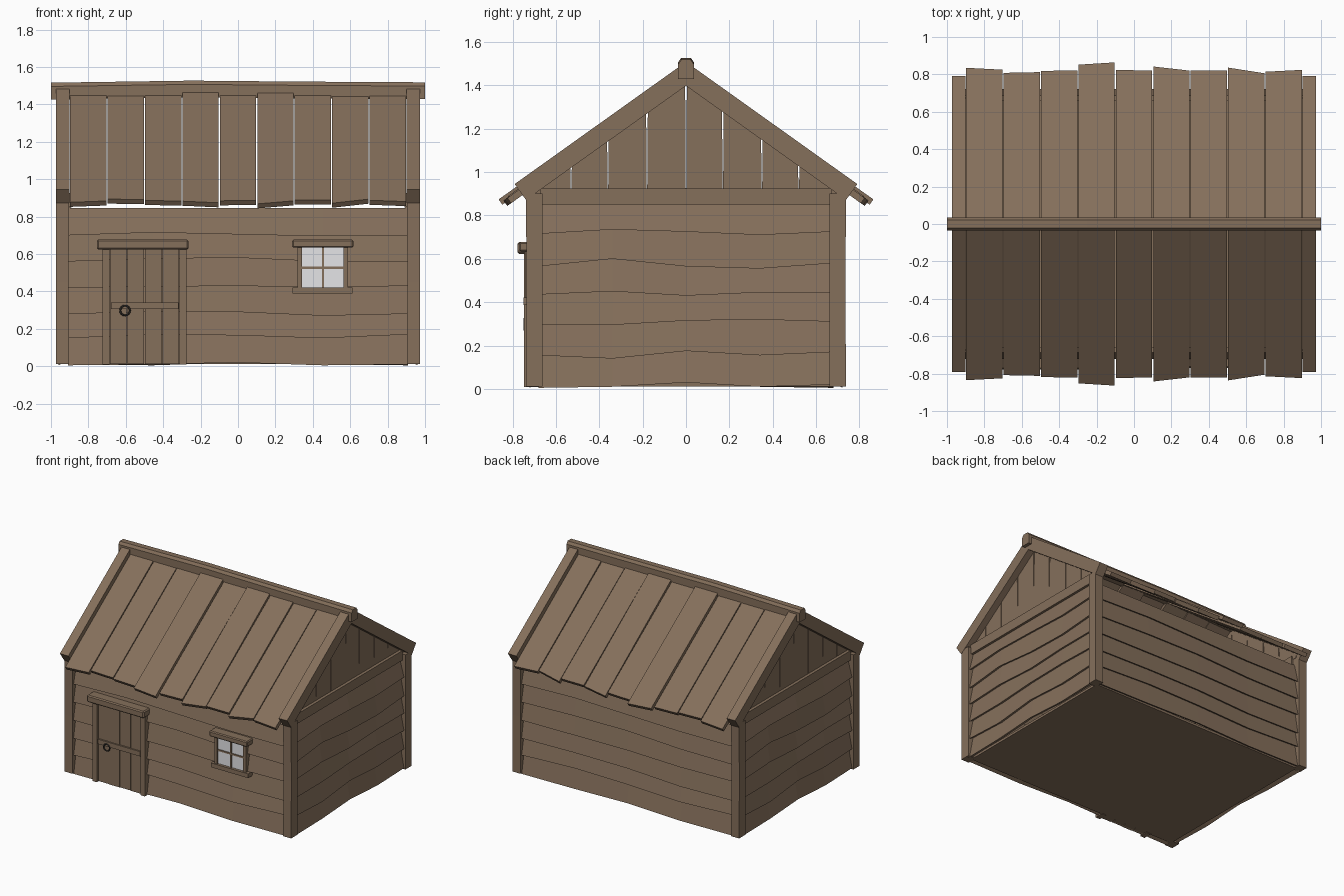
import bpy, bmesh, math
from mathutils import Vector

if "Cube" in bpy.data.objects:
    bpy.data.objects.remove(bpy.data.objects["Cube"])


def material(name, rgb):
    m = bpy.data.materials.new(name)
    m.diffuse_color = (*rgb, 1)
    m.use_nodes = True
    m.node_tree.nodes["Principled BSDF"].inputs["Base Color"].default_value = m.diffuse_color
    return m


WOOD = material("weathered_wood", (0.235, 0.16, 0.105))
GLASS = material("pale_glass", (0.8, 0.8, 0.82))
IRON = material("dark_iron", (0.04, 0.035, 0.03))
SLOPE = 0.713


def loft(name, rings, mat=WOOD):
    """Closed solid through rings that have equal point counts."""
    bm = bmesh.new()
    vs = [[bm.verts.new(p) for p in r] for r in rings]
    n = len(rings[0])
    for a, b in zip(vs, vs[1:]):
        for i in range(n):
            j = (i + 1) % n
            bm.faces.new((a[i], a[j], b[j], b[i]))
    bm.faces.new(vs[0])
    bm.faces.new(vs[-1])
    bmesh.ops.recalc_face_normals(bm, faces=bm.faces)
    me = bpy.data.meshes.new(name)
    bm.to_mesh(me)
    bm.free()
    me.materials.append(mat)
    ob = bpy.data.objects.new(name, me)
    bpy.context.collection.objects.link(ob)
    return ob


def box(name, x, y, z, mat=WOOD, bevel=0):
    ob = loft(name, [[(u, y[0], z[0]), (u, y[1], z[0]), (u, y[1], z[1]), (u, y[0], z[1])] for u in x], mat)
    if bevel:
        mod = ob.modifiers.new("bevel", 'BEVEL')
        mod.width, mod.segments = bevel, 1
    return ob


# Wavy lapped wall planks: bottom-edge heights at five stations
FRONT = [(.005, .01, .02, .005, .01), (.15, .17, .165, .15, .17), (.28, .29, .29, .27, .28),
         (.42, .425, .43, .42, .43), (.56, .575, .58, .56, .56), (.70, .715, .705, .695, .70)]
SIDE = [(.005, .01, .03, .01, .02), (.155, .14, .175, .155, .17), (.295, .295, .315, .32, .31),
        (.435, .45, .43, .445, .445), (.565, .60, .565, .555, .58), (.715, .735, .725, .71, .725)]


def wall(name, rows, half, out, top, place):
    for k, row in enumerate(rows):
        rings = []
        for i, b in enumerate(row):
            u = -half + half * i / 2
            t = rows[k + 1][i] + .035 if k < 5 else top
            prof = [(out, b), (out - .035, t), (out - .065, t), (out - .035, b + .018)]
            rings.append([place(u, d, z) for d, z in prof])
        loft(f"{name}_plank_{k + 1}", rings)


wall("front_wall", FRONT, .91, .722, .845, lambda u, d, z: (u, -d, z))
wall("back_wall", FRONT, .91, .722, .845, lambda u, d, z: (-u, d, z))
wall("right_wall", SIDE, .68, .96, .855, lambda u, d, z: (d, u, z))
wall("left_wall", SIDE, .68, .96, .855, lambda u, d, z: (-d, -u, z))

# Floor
box("floor", (-.92, .92), (-.69, .69), (.012, .03))

# Corner posts
for sx in (-1, 1):
    for sy in (-1, 1):
        rings = []
        for z, g in ((.012, 0), (.45, .003), (.9, 0)):
            xs, ys = (.903 + g, .972), (.662, .738 - g)
            rings.append([(sx * xs[a], sy * ys[b], z) for a, b in ((0, 0), (1, 0), (1, 1), (0, 1))])
        loft("corner_post", rings)

# Gable ends: tie beam, vertical boards and rafters
CUTS = (-.71, -.53, -.36, -.18, 0, .17, .35, .52, .71)
ANG = math.atan(SLOPE)
EY, TH = .79, .09
for s, side in ((-1, "left"), (1, "right")):
    box(f"{side}_tie_beam", (s * .89, s * .945), (-.67, .67), (.85, .925))
    for a, b in zip(CUTS, CUTS[1:]):
        ta, tb = a + .004, b - .004
        prof = [(a + .001, .9), (b - .001, .9), (tb, 1.43 - SLOPE * abs(tb)), (ta, 1.43 - SLOPE * abs(ta))]
        loft(f"{side}_gable_board", [[(x, y, z) for y, z in prof] for x in (s * .9, s * .922)])
    ez = 1.508 - SLOPE * EY
    iy, iz = EY - TH * math.sin(ANG), ez - TH * math.cos(ANG)
    for sy in (-1, 1):
        prof = [(0, 1.508), (EY, ez), (iy, iz), (0, 1.398)]
        loft(f"{side}_rafter", [[(x, sy * y, z) for y, z in prof] for x in (s * .902, s * .974)])

# Roof boards: eave reach at left and right edge, height, slope
ROOF = [(.835, .825, 1.472, .713), (.808, .812, 1.470, .713), (.818, .822, 1.472, .716),
        (.852, .864, 1.490, .713), (.824, .82, 1.472, .713), (.842, .82, 1.487, .735),
        (.82, .82, 1.474, .713), (.836, .806, 1.468, .713), (.814, .824, 1.472, .718)]
for i, (yl, yr, z0, sl) in enumerate(ROOF):
    x0 = -.897 + i * .2
    for sy, side in ((-1, "front"), (1, "back")):
        rings = []
        for x, ye in ((x0, yl), (x0 + .194, yr)):
            a = math.atan(sl)
            dy, dz = .03 * math.sin(a), .03 * math.cos(a)
            prof = [(.015, z0 - sl * .015), (ye, z0 - sl * ye), (ye - dy, z0 - sl * ye - dz),
                    (.015 - dy, z0 - sl * .015 - dz)]
            rings.append([(x, sy * y, z) for y, z in prof])
        loft(f"{side}_roof_board_{i + 1}", rings)

# Ridge beam with chamfered top and slight bow
RIDGE = [(-.036, 0), (.036, 0), (.036, .07), (.022, .09), (-.022, .09), (-.036, .07)]
loft("ridge_beam", [[(x, y, z + h) for y, h in RIDGE]
                    for x, z in ((-1, 1.426), (-.25, 1.437), (.3, 1.432), (1, 1.428))])

# Door
for i in range(4):
    x = -.687 + i * .0935
    box("door_plank", (x + .002, x + .0915), (-.731 - .003 * (i % 2), -.69), (.012, .625))
for x in (-.725, -.313):
    box("door_jamb", (x, x + .038), (-.748, -.68), (.008, .63))
box("door_lintel", (-.755, -.265), (-.777, -.69), (.623, .677), bevel=.008)
box("door_crossbar", (-.68, -.318), (-.744, -.72), (.305, .342))
bpy.ops.mesh.primitive_torus_add(location=(-.604, -.746, .298), rotation=(math.pi / 2, 0, 0),
                                 major_radius=.026, minor_radius=.005,
                                 major_segments=16, minor_segments=6)
ring = bpy.context.object
ring.name = "door_ring"
ring.data.materials.append(IRON)

# Window
box("window_glass", (.335, .57), (-.729, -.723), (.42, .64), GLASS)
for x in (.318, .564):
    box("window_jamb", (x, x + .023), (-.742, -.68), (.41, .645))
box("window_mullion", (.449, .461), (-.737, -.722), (.415, .64))
box("window_crossbar", (.335, .57), (-.736, -.722), (.521, .533))
box("window_lintel", (.29, .617), (-.77, -.69), (.634, .677), bevel=.007)
box("window_sill", (.292, .612), (-.75, -.69), (.388, .421))
